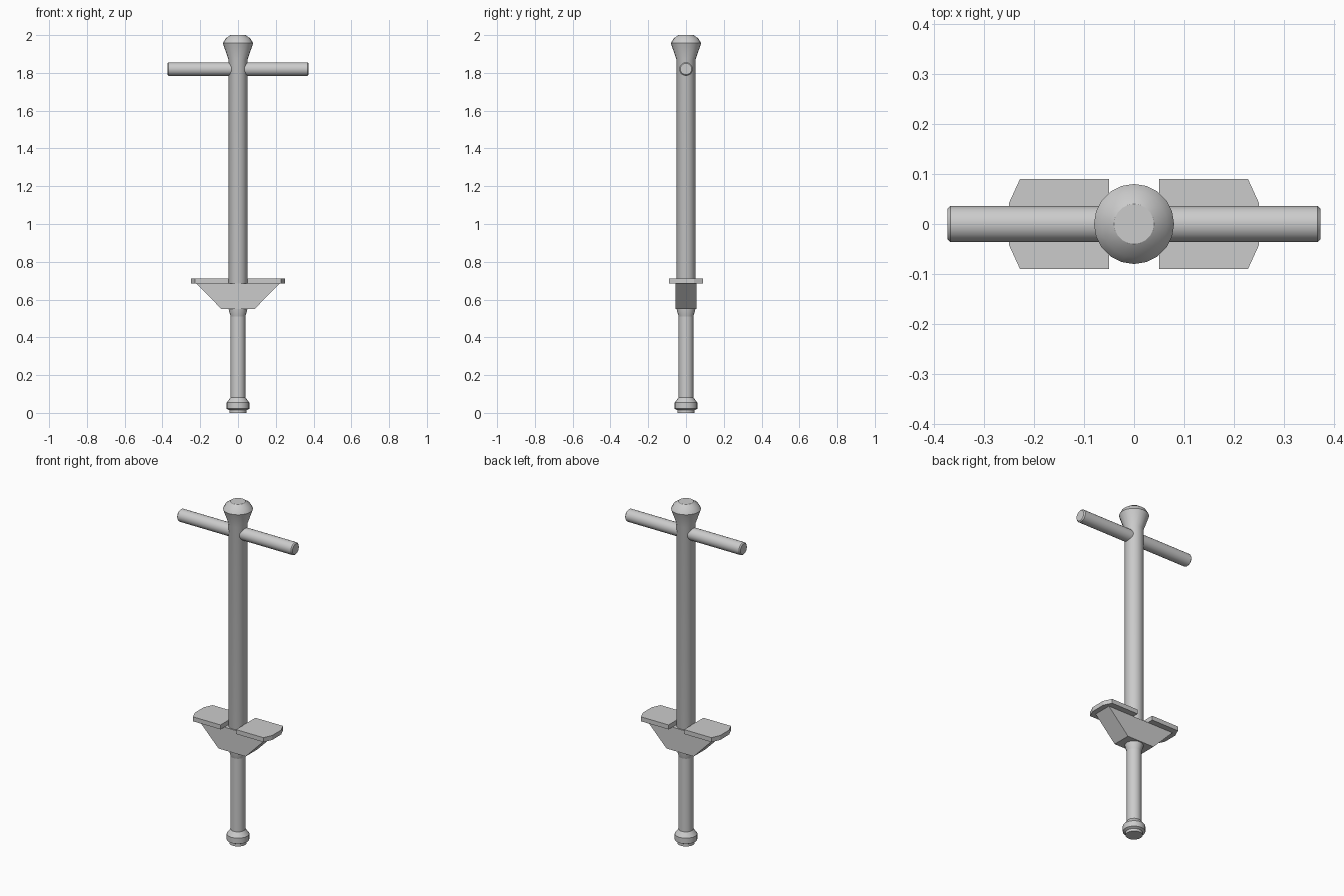
import bpy, bmesh
from math import cos, sin, pi
from mathutils import Matrix

if "Cube" in bpy.data.objects:
    bpy.data.objects.remove(bpy.data.objects["Cube"])

SIDES = 20


def finish(name, bm, smooth=False):
    bmesh.ops.recalc_face_normals(bm, faces=bm.faces)
    mesh = bpy.data.meshes.new(name)
    bm.to_mesh(mesh)
    bm.free()
    ob = bpy.data.objects.new(name, mesh)
    bpy.context.collection.objects.link(ob)
    if smooth:
        bpy.ops.object.select_all(action='DESELECT')
        ob.select_set(True)
        bpy.context.view_layer.objects.active = ob
        bpy.ops.object.shade_smooth_by_angle(angle=0.5)
    return ob


def lathe(name, profile, matrix=Matrix()):
    """Capped solid of revolution from (radius, height) points."""
    bm = bmesh.new()
    rings = [[bm.verts.new((r * cos(2 * pi * i / SIDES), r * sin(2 * pi * i / SIDES), z))
              for i in range(SIDES)] for r, z in profile]
    for a, b in zip(rings, rings[1:]):
        for i in range(SIDES):
            j = (i + 1) % SIDES
            bm.faces.new((a[i], a[j], b[j], b[i]))
    bm.faces.new(rings[0])
    bm.faces.new(rings[-1])
    bm.transform(matrix)
    return finish(name, bm, True)


def prism(name, points, offset):
    """Extrude a flat outline along an offset vector."""
    bm = bmesh.new()
    face = bm.faces.new([bm.verts.new(p) for p in points])
    new = bmesh.ops.extrude_face_region(bm, geom=[face], use_keep_orig=True)
    verts = [g for g in new['geom'] if isinstance(g, bmesh.types.BMVert)]
    bmesh.ops.translate(bm, verts=verts, vec=offset)
    return finish(name, bm)


# Upper shaft with flared, domed knob
lathe("upper_shaft", [(0.039, 0.51), (0.05, 0.55), (0.05, 1.87), (0.078, 1.95),
                      (0.08, 1.957), (0.066, 1.982), (0.04, 2.0)])

# Lower plunger with rubber foot
lathe("lower_plunger", [(0.046, 0), (0.046, 0.015), (0.06, 0.022), (0.06, 0.055),
                        (0.039, 0.082), (0.039, 0.52)])

# Crossbar handle with bevelled ends
lathe("handlebar", [(0.03, -0.373), (0.036, -0.367), (0.036, 0.367), (0.03, 0.373)],
      Matrix.Translation((0, 0, 1.82)) @ Matrix.Rotation(pi / 2, 4, 'Y'))

# Tapered bracket under the footrests
prism("footrest_bracket",
      [(-0.088, -0.055, 0.55), (0.088, -0.055, 0.55),
       (0.22, -0.055, 0.685), (-0.22, -0.055, 0.685)], (0, 0.11, 0))

# Footrest plates, one on each side
for side, s in (("left", -1), ("right", 1)):
    outline = [(0.05, -0.09), (0.228, -0.09), (0.25, -0.042),
               (0.25, 0.042), (0.228, 0.09), (0.05, 0.09)]
    prism(side + "_footrest", [(s * x, y, 0.685) for x, y in outline], (0, 0, 0.026))
